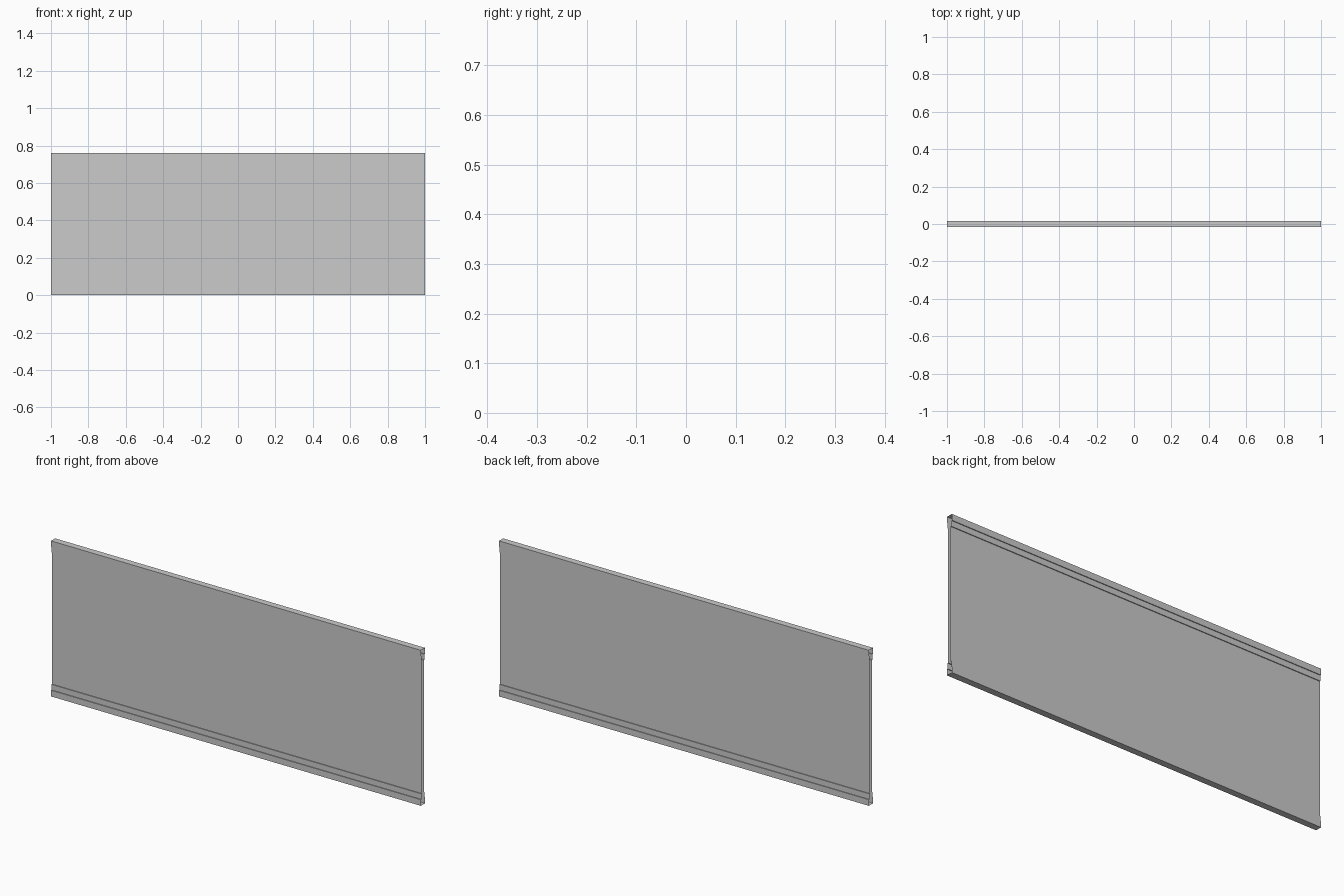
import bpy, bmesh

if "Cube" in bpy.data.objects:
    bpy.data.objects.remove(bpy.data.objects["Cube"])

LENGTH, HEIGHT = 2.0, 0.76
RAIL_Y, STEP_Y, PANEL_Y = 0.016, 0.012, 0.008   # half thicknesses
LIP_Z, RAIL_Z = 0.03, 0.057                     # rail step heights


def extrude_profile(name, paths):
    """Sweep open (y, z) paths along x, leaving the ends open."""
    bm = bmesh.new()
    for path in paths:
        left = [bm.verts.new((-LENGTH / 2, y, z)) for y, z in path]
        right = [bm.verts.new((LENGTH / 2, y, z)) for y, z in path]
        for i in range(len(path) - 1):
            bm.faces.new((left[i], right[i], right[i + 1], left[i + 1]))
    mesh = bpy.data.meshes.new(name)
    bm.to_mesh(mesh)
    bm.free()
    obj = bpy.data.objects.new(name, mesh)
    bpy.context.collection.objects.link(obj)
    return obj


# Stepped rail, one side from the panel outwards, then mirrored across y
half = [(-PANEL_Y, RAIL_Z), (-STEP_Y, RAIL_Z), (-STEP_Y, LIP_Z),
        (-RAIL_Y, LIP_Z), (-RAIL_Y, 0)]
rail = half[::-1]
rail = half + [(-y, z) for y, z in rail]

# Bottom rail, and the same profile flipped for the top rail
extrude_profile("bottom_rail", [rail])
extrude_profile("top_rail", [[(-y, HEIGHT - z) for y, z in rail]])

# Panel: front and back skins between the rails
front = [(-PANEL_Y, HEIGHT - RAIL_Z), (-PANEL_Y, RAIL_Z)]
back = [(-y, z) for y, z in reversed(front)]
extrude_profile("panel", [front, back])

# Outward-facing normals
for name in ("bottom_rail", "top_rail", "panel"):
    mesh = bpy.data.objects[name].data
    bm = bmesh.new()
    bm.from_mesh(mesh)
    bm.normal_update()
    middle = {"bottom_rail": 0.02, "top_rail": HEIGHT - 0.02, "panel": HEIGHT / 2}[name]
    for f in bm.faces:
        c = f.calc_center_median()
        outward = f.normal.y * c.y if abs(f.normal.y) > 0.5 else f.normal.z * (c.z - middle)
        if outward < 0:
            f.normal_flip()
    bm.to_mesh(mesh)
    bm.free()
